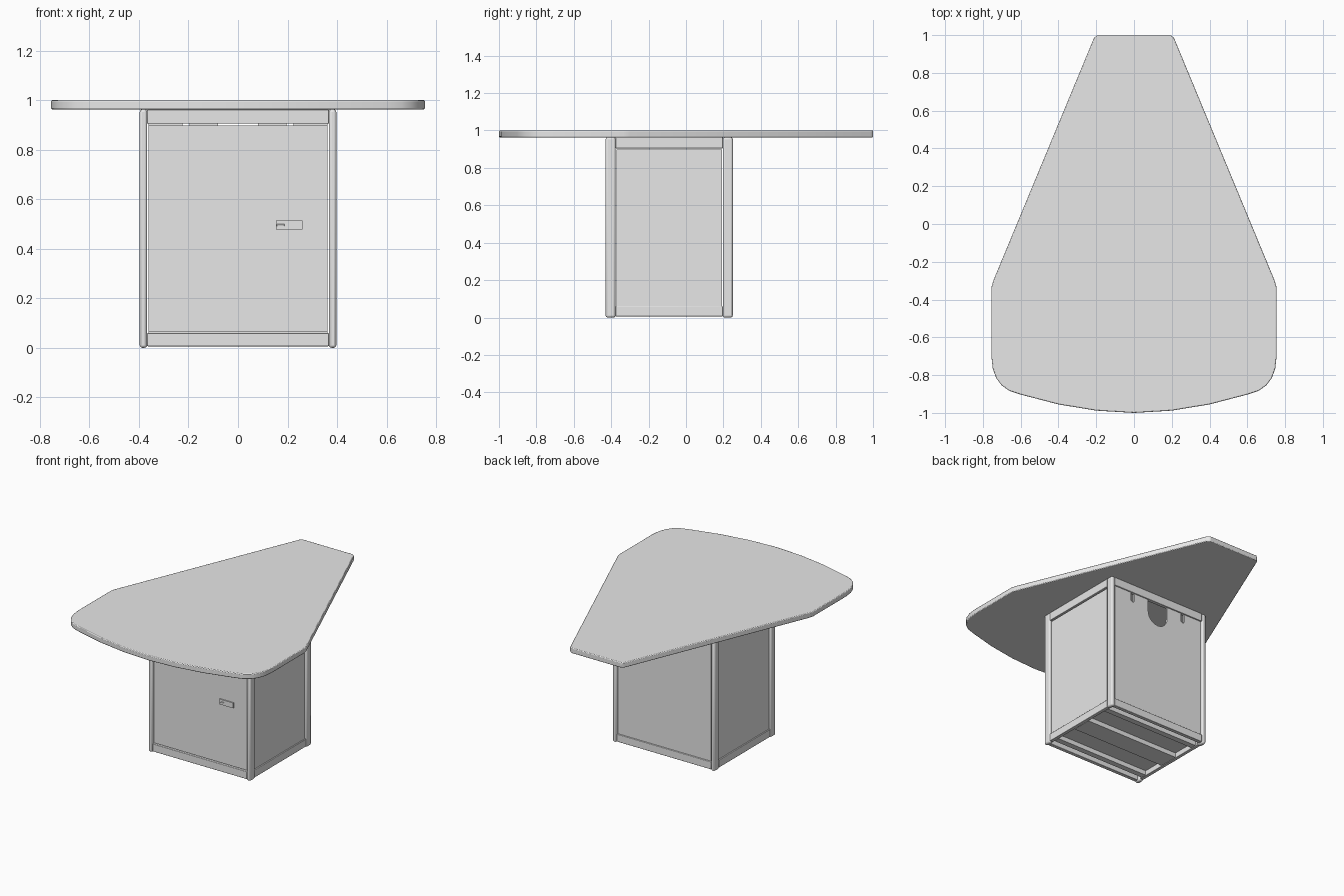
import bpy, bmesh, math

cube = bpy.data.objects.get("Cube")
if cube:
    bpy.data.objects.remove(cube, do_unlink=True)

grey = bpy.data.materials.new("plain grey")
grey.use_nodes = True
grey.diffuse_color = (0.8, 0.8, 0.8, 1)
grey.node_tree.nodes["Principled BSDF"].inputs["Base Color"].default_value = (0.8, 0.8, 0.8, 1)


def finish(name, bm, bevel=0, segments=2):
    bmesh.ops.recalc_face_normals(bm, faces=bm.faces)
    mesh = bpy.data.meshes.new(name)
    bm.to_mesh(mesh)
    bm.free()
    mesh.materials.append(grey)
    ob = bpy.data.objects.new(name, mesh)
    bpy.context.collection.objects.link(ob)
    if bevel:
        mod = ob.modifiers.new("Soft edges", 'BEVEL')
        mod.width, mod.segments = bevel, segments
    bpy.ops.object.select_all(action='DESELECT')
    ob.select_set(True)
    bpy.context.view_layer.objects.active = ob
    bpy.ops.object.shade_smooth_by_angle(angle=math.radians(35))
    return ob


def box(name, x, y, z, bevel=0):
    bm = bmesh.new()
    bmesh.ops.create_cube(bm, size=1)
    for v in bm.verts:
        for i, (lo, hi) in enumerate((x, y, z)):
            v.co[i] = lo if v.co[i] < 0 else hi
    return finish(name, bm, bevel)


def prism(name, points, offset, bevel=0):
    bm = bmesh.new()
    face = bm.faces.new([bm.verts.new(p) for p in points])
    ext = bmesh.ops.extrude_face_region(bm, geom=[face])
    moved = [g for g in ext["geom"] if isinstance(g, bmesh.types.BMVert)]
    bmesh.ops.translate(bm, verts=moved, vec=offset)
    return finish(name, bm, bevel)


# Table top: half outline mirrored in x
half = [(0.195, 1.0), (0.212, 0.985), (0.745, -0.30), (0.755, -0.335), (0.755, -0.70),
        (0.748, -0.765), (0.73, -0.815), (0.70, -0.855), (0.66, -0.883), (0.60, -0.903),
        (0.40, -0.955), (0.20, -0.988)]
outline = half + [(0, -1.0)] + [(-x, y) for x, y in reversed(half)]
prism("table_top", [(x, y, 0.963) for x, y in outline], (0, 0, 0.037), 0.005)

# Cabinet extents
W, FRONT, BACK, TOP = 0.397, -0.43, 0.25, 0.963
POST_X, POST_Y = 0.03, 0.053
RAIL, RAIL_TOP = 0.06, 0.905
IN_X = W - POST_X
IN_F, IN_B = FRONT + POST_Y, BACK - POST_Y

# Corner posts
for side, s in (("left", 1), ("right", -1)):
    xs = sorted((s * IN_X, s * W))
    box(f"front_{side}_post", xs, (FRONT, IN_F), (0, TOP), 0.01)
    box(f"back_{side}_post", xs, (IN_B, BACK), (0, TOP), 0.01)

    # Side rails and panel
    rail = sorted((s * (W - 0.028), s * (W - 0.004)))
    box(f"{side}_bottom_rail", rail, (IN_F, IN_B), (0.006, RAIL), 0.003)
    box(f"{side}_top_rail", rail, (IN_F, IN_B), (RAIL_TOP, TOP), 0.003)
    panel = sorted((s * (W - 0.026), s * (W - 0.012)))
    box(f"{side}_panel", panel, (IN_F + 0.005, IN_B - 0.005), (RAIL, RAIL_TOP - 0.007))

# Front and back rails
for name, ys in (("front", (FRONT + 0.004, FRONT + 0.03)), ("back", (BACK - 0.03, BACK - 0.004))):
    box(f"{name}_bottom_rail", (-IN_X, IN_X), ys, (0.006, RAIL), 0.003)
    box(f"{name}_top_rail", (-IN_X, IN_X), ys, (RAIL_TOP, TOP), 0.003)

# Door with a latch plate and its small rounded pin
box("door", (-IN_X + 0.005, IN_X - 0.005), (FRONT + 0.012, FRONT + 0.028), (RAIL + 0.005, RAIL_TOP - 0.007))
box("latch_plate", (0.153, 0.26), (FRONT + 0.004, FRONT + 0.014), (0.477, 0.514))
box("latch_pin", (0.156, 0.188), (FRONT, FRONT + 0.006), (0.491, 0.5), 0.003)

# Back panel with rounded cable notches along its top edge
px, z0, z1 = IN_X - 0.005, RAIL, RAIL_TOP + 0.01
profile = [(px, z1), (px, z0), (-px, z0), (-px, z1)]
for centre, radius, depth in ((-0.21, 0.015, 0.065), (0, 0.08, 0.165), (0.21, 0.015, 0.065)):
    zc = RAIL_TOP - depth + radius
    profile.append((centre - radius, z1))
    for i in range(13):
        a = math.pi * (1 + i / 12)
        profile.append((centre + radius * math.cos(a), zc + radius * math.sin(a)))
    profile.append((centre + radius, z1))
prism("back_panel", [(x, BACK - 0.026, z) for x, z in profile], (0, 0.014, 0))

# Floor and the slats beneath it
box("floor_panel", (-IN_X, IN_X), (FRONT + 0.028, BACK - 0.028), (0.04, 0.055))
for i, (y0, y1) in enumerate(((-0.36, -0.32), (-0.16, -0.02), (0.14, 0.18))):
    box(f"floor_slat_{i + 1}", (-IN_X, IN_X), (y0, y1), (0.008, 0.042))
